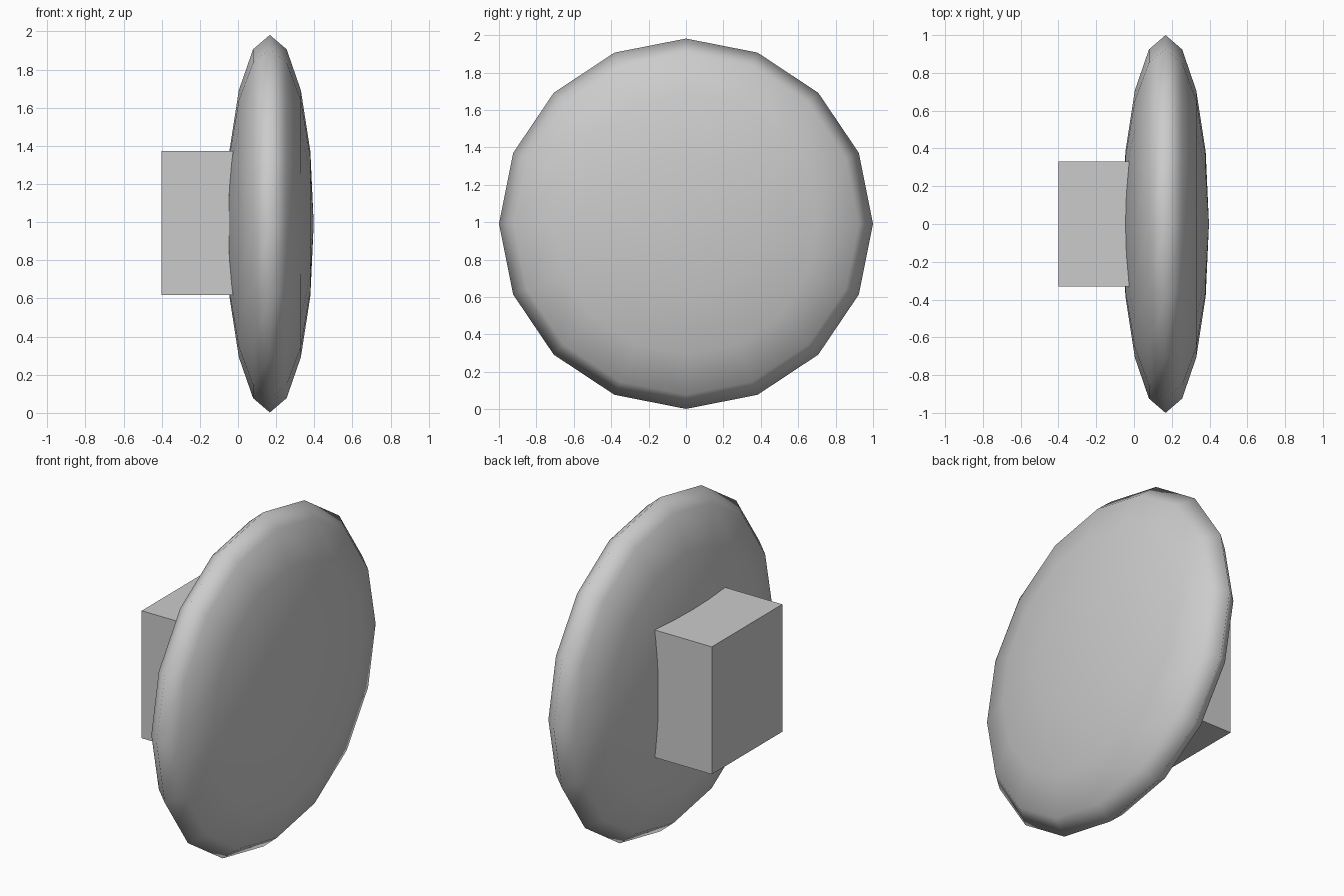
import bpy
from math import radians
from mathutils import Matrix

if "Cube" in bpy.data.objects:
    bpy.data.objects.remove(bpy.data.objects["Cube"])

# Flattened round disc: low-poly sphere with its poles facing along x
bpy.ops.mesh.primitive_uv_sphere_add(segments=16, ring_count=8, radius=1)
disc = bpy.context.object
disc.name = "round_disc"
disc.data.transform(Matrix.Rotation(radians(90), 4, 'Y'))
disc.data.transform(Matrix.Diagonal((0.23, 1.0, 0.99, 1.0)))
disc.location = (0.167, 0, 0.992)
bpy.ops.object.shade_smooth()

# Rectangular mounting block sunk slightly into the back of the disc
x0, x1 = -0.40, 0.02
bpy.ops.mesh.primitive_cube_add(size=1, location=((x0 + x1) / 2, 0, 0.995))
block = bpy.context.object
block.name = "mounting_block"
block.data.transform(Matrix.Diagonal((x1 - x0, 0.66, 0.755, 1.0)))
